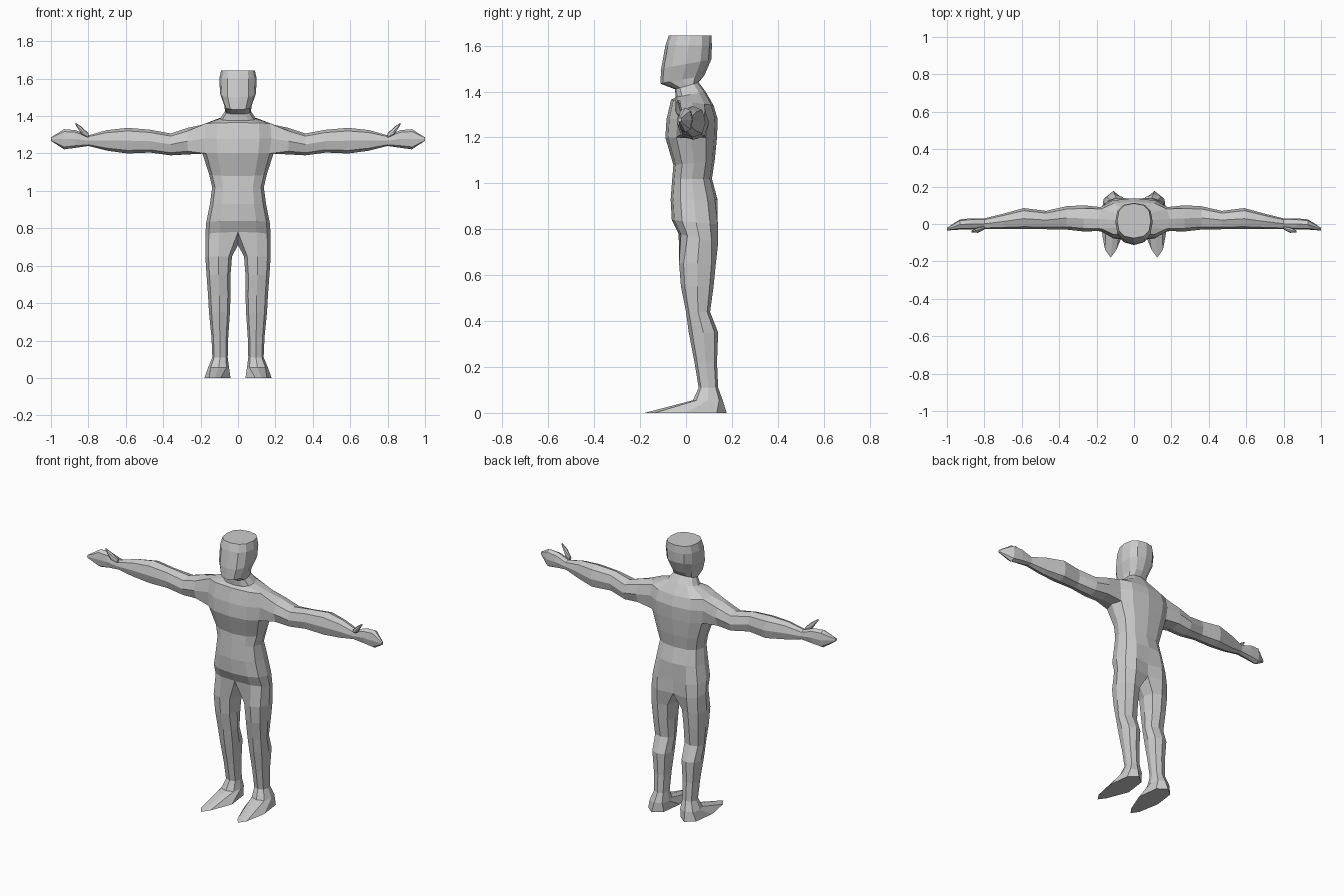
import bpy, bmesh, math

if "Cube" in bpy.data.objects:
    bpy.data.objects.remove(bpy.data.objects["Cube"])

grey = bpy.data.materials.new("matte_grey")
grey.diffuse_color = (0.6, 0.6, 0.6, 1)
grey.use_nodes = True
grey.node_tree.nodes["Principled BSDF"].inputs["Base Color"].default_value = grey.diffuse_color


def rounded(deg, p=0.8):
    """Point on a slightly squared unit circle."""
    c, s = math.cos(math.radians(deg)), math.sin(math.radians(deg))
    c, s = (0 if abs(v) < 1e-6 else math.copysign(abs(v) ** p, v) for v in (c, s))
    return c, s


def half_ring(bm, zf, zb, w, yf, yb):
    """Seven points from front centre round the side to back centre."""
    ring = []
    for i in range(7):
        c, s = rounded(-90 + 30 * i)
        ring.append(bm.verts.new((w * c, (yf + yb) / 2 + (yb - yf) / 2 * s,
                                  (zf + zb) / 2 + (zb - zf) / 2 * s)))
    return ring


def leg_ring(bm, z, xi, xo, yf, yb):
    pts = [rounded(45 * (i - 3)) for i in range(8)]
    return [bm.verts.new(((xi + xo) / 2 + (xo - xi) / 2 * c,
                          (yf + yb) / 2 + (yb - yf) / 2 * s, z)) for c, s in pts]


def arm_ring(bm, x, yf, yb, zb, zt):
    pts = [rounded(45 * i - 135) for i in range(8)]
    return [bm.verts.new((x, (yf + yb) / 2 + (yb - yf) / 2 * c,
                          (zb + zt) / 2 + (zt - zb) / 2 * s)) for c, s in pts]


def bridge(bm, a, b, closed=True, skip=()):
    n = len(a)
    for i in range(n if closed else n - 1):
        if i not in skip:
            j = (i + 1) % n
            bm.faces.new((a[i], a[j], b[j], b[i]))


def loft(bm, rings, closed=True):
    for a, b in zip(rings, rings[1:]):
        bridge(bm, a, b, closed)


def finish(bm, name):
    bmesh.ops.recalc_face_normals(bm, faces=bm.faces)
    mesh = bpy.data.meshes.new(name)
    bm.to_mesh(mesh)
    bm.free()
    mesh.materials.append(grey)
    obj = bpy.data.objects.new(name, mesh)
    bpy.context.collection.objects.link(obj)
    mod = obj.modifiers.new("mirror", 'MIRROR')
    mod.use_mirror_merge = True
    mod.merge_threshold = 0.0005
    return obj


# Torso half, hips up to neck
bm = bmesh.new()
torso = [half_ring(bm, *r) for r in (
    (0.78, 0.74, 0.175, -0.032, 0.15),
    (0.84, 0.82, 0.170, -0.062, 0.15),
    (0.93, 0.93, 0.150, -0.067, 0.137),
    (1.02, 1.02, 0.138, -0.060, 0.113),
    (1.08, 1.10, 0.155, -0.055, 0.125),
    (1.20, 1.20, 0.190, -0.090, 0.135),
    (1.28, 1.28, 0.200, -0.085, 0.138),
    (1.365, 1.34, 0.195, -0.065, 0.12),
    (1.375, 1.40, 0.095, -0.045, 0.085),
    (1.41, 1.44, 0.070, -0.048, 0.055))]
for ring in torso[:2]:            # crease between the buttocks
    ring[6].co.y -= 0.025
for k, (a, b) in enumerate(zip(torso, torso[1:])):
    bridge(bm, a, b, closed=False, skip=(2, 3) if k in (5, 6) else ())

# Arm and hand grow out of the shoulder opening
A, B, C = torso[5:8]
shoulder = [A[2], A[3], A[4], B[4], C[4], C[3], C[2], B[2]]
arm = [shoulder] + [arm_ring(bm, *r) for r in (
    (0.27, -0.040, 0.100, 1.195, 1.337),
    (0.36, -0.030, 0.095, 1.190, 1.307),
    (0.47, -0.028, 0.070, 1.205, 1.327),
    (0.59, -0.028, 0.085, 1.200, 1.337),
    (0.70, -0.028, 0.055, 1.215, 1.325),
    (0.80, -0.028, 0.030, 1.240, 1.297),
    (0.87, -0.030, 0.030, 1.230, 1.325),
    (0.93, -0.030, 0.025, 1.222, 1.330),
    (1.00, -0.035, -0.020, 1.268, 1.286))]
loft(bm, arm)
bm.faces.new(arm[-1])
bm.verts.remove(B[3])             # spare point inside the opening

# Leg and foot grow out of the hip edge plus one crotch point
hip = torso[0] + [bm.verts.new((0, 0.05, 0.71))]
leg = [hip] + [leg_ring(bm, *r) for r in (
    (0.65, 0.032, 0.175, -0.030, 0.130),
    (0.55, 0.040, 0.168, -0.022, 0.120),
    (0.44, 0.040, 0.160, 0.000, 0.105),
    (0.35, 0.043, 0.155, 0.012, 0.140),
    (0.22, 0.052, 0.142, 0.037, 0.135),
    (0.11, 0.055, 0.137, 0.055, 0.140),
    (0.055, 0.048, 0.160, 0.030, 0.160),
    (0.00, 0.040, 0.180, -0.180, 0.177))]
for i in (0, 2):                  # squarer toe
    leg[-1][i].co.x = 0.093 if i == 0 else 0.155
leg[-1][1].co.x = 0.125
loft(bm, leg)
bm.faces.new(leg[-1])
finish(bm, "body")

# Head with a flat top
bm = bmesh.new()
head = [half_ring(bm, *r) for r in (
    (1.41, 1.44, 0.070, -0.048, 0.055),
    (1.435, 1.47, 0.072, -0.112, 0.080),
    (1.50, 1.54, 0.096, -0.108, 0.110),
    (1.60, 1.60, 0.100, -0.090, 0.113),
    (1.645, 1.645, 0.090, -0.075, 0.110))]
loft(bm, head, closed=False)
bm.faces.new(head[-1])
finish(bm, "head")

# Thumb
bm = bmesh.new()
thumb = [arm_ring(bm, *r) for r in (
    (0.80, -0.030, -0.012, 1.285, 1.308),
    (0.835, -0.047, -0.018, 1.300, 1.342),
    (0.87, -0.045, -0.036, 1.355, 1.366))]
loft(bm, thumb)
bm.faces.new(thumb[0])
bm.faces.new(thumb[-1])
finish(bm, "thumbs")
